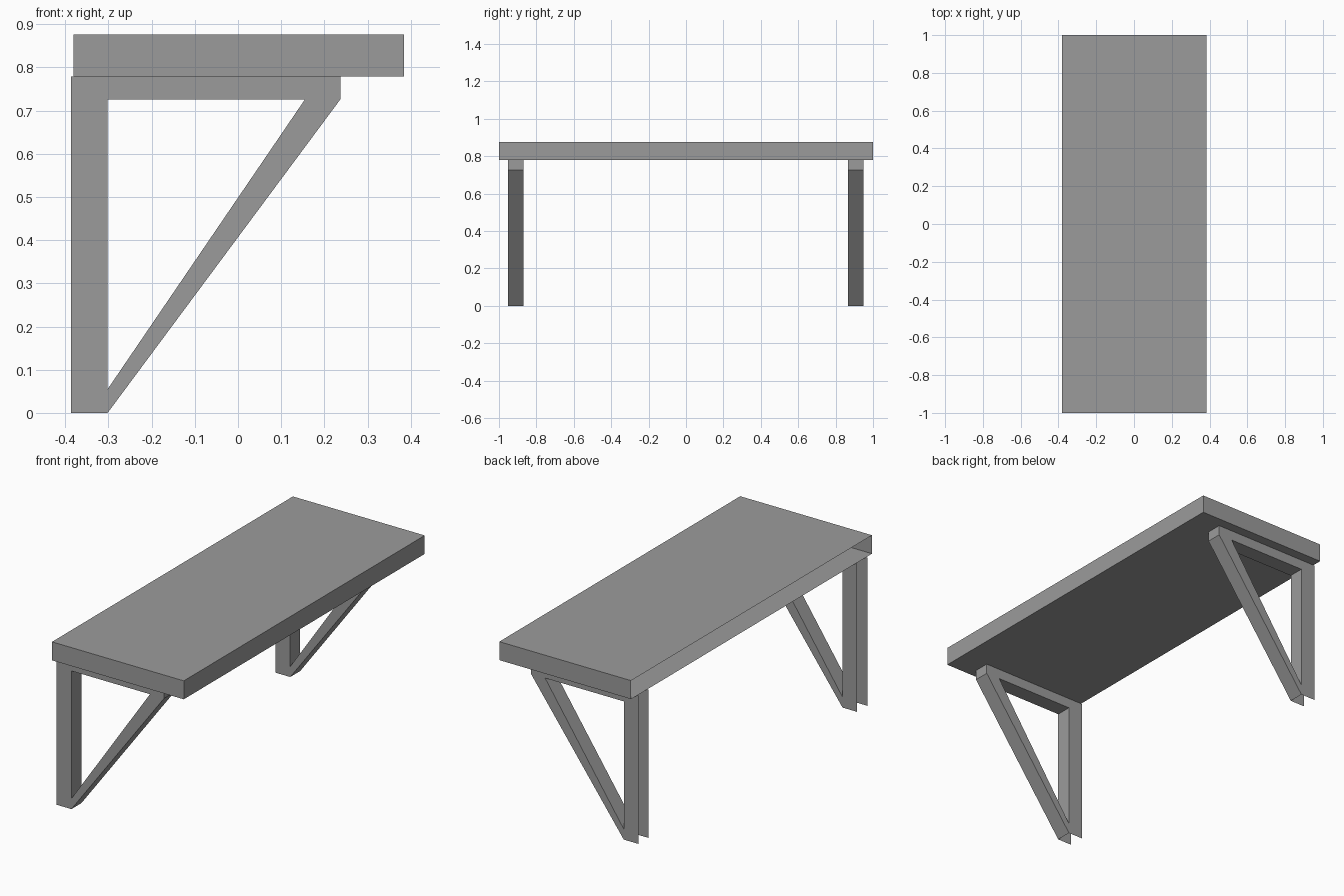
import bpy
import bmesh
from mathutils import Matrix, Vector

cube = bpy.data.objects.get("Cube")
if cube:
    bpy.data.objects.remove(cube, do_unlink=True)

grey = bpy.data.materials.new("mid grey")
grey.use_nodes = True
colour = (0.33, 0.33, 0.33, 1)
grey.diffuse_color = colour
grey.node_tree.nodes["Principled BSDF"].inputs["Base Color"].default_value = colour

LEFT, RIGHT = -0.381, 0.385        # tabletop extent in x
UNDER, TOP = 0.779, 0.876          # tabletop extent in z
BACK, POST, TIP = -0.387, -0.302, 0.237   # bracket extent in x
RAIL = 0.726                       # underside of the bracket rail


def finish(name, bm):
    mesh = bpy.data.meshes.new(name)
    bm.to_mesh(mesh)
    bm.free()
    mesh.materials.append(grey)
    obj = bpy.data.objects.new(name, mesh)
    bpy.context.collection.objects.link(obj)


def remove_faces(bm, rule):
    faces = [f for f in bm.faces if rule(f.calc_center_median())]
    bmesh.ops.delete(bm, geom=faces, context='FACES')


# Tabletop: hollow slab, open along its wall side
bm = bmesh.new()
size = Vector((RIGHT - LEFT, 2, TOP - UNDER))
centre = Vector(((LEFT + RIGHT) / 2, 0, (TOP + UNDER) / 2))
bmesh.ops.create_cube(bm, size=1, matrix=Matrix.LocRotScale(centre, None, size))
remove_faces(bm, lambda c: c.x < LEFT + 0.001)
finish("tabletop", bm)


# Triangular bracket: post, rail and diagonal brace around an open middle
def bracket(name, y0, y1):
    bm = bmesh.new()
    outer = [(BACK, 0), (POST, 0), (TIP, RAIL), (TIP, UNDER), (BACK, UNDER)]
    inner = [(POST, 0.055), (0.155, RAIL), (POST, RAIL)]
    a, b, c, d, e, f, g, h = [bm.verts.new((x, y0, z)) for x, z in outer + inner]
    for ring in ((a, b, f, h, e), (b, c, g, f), (c, d, e, h, g)):
        bm.faces.new(ring)
    side = bmesh.ops.extrude_face_region(bm, geom=bm.faces[:], use_keep_orig=True)["geom"]
    moved = [v for v in side if isinstance(v, bmesh.types.BMVert)]
    bmesh.ops.translate(bm, verts=moved, vec=(0, y1 - y0, 0))
    bmesh.ops.recalc_face_normals(bm, faces=bm.faces[:])
    # Open wall side, foot and top, where the bracket is a hollow shell
    remove_faces(bm, lambda p: p.x < BACK + 0.001 or p.z < 0.001 or p.z > UNDER - 0.001)
    finish(name, bm)


bracket("front_bracket", -0.952, -0.868)
bracket("back_bracket", 0.865, 0.948)
